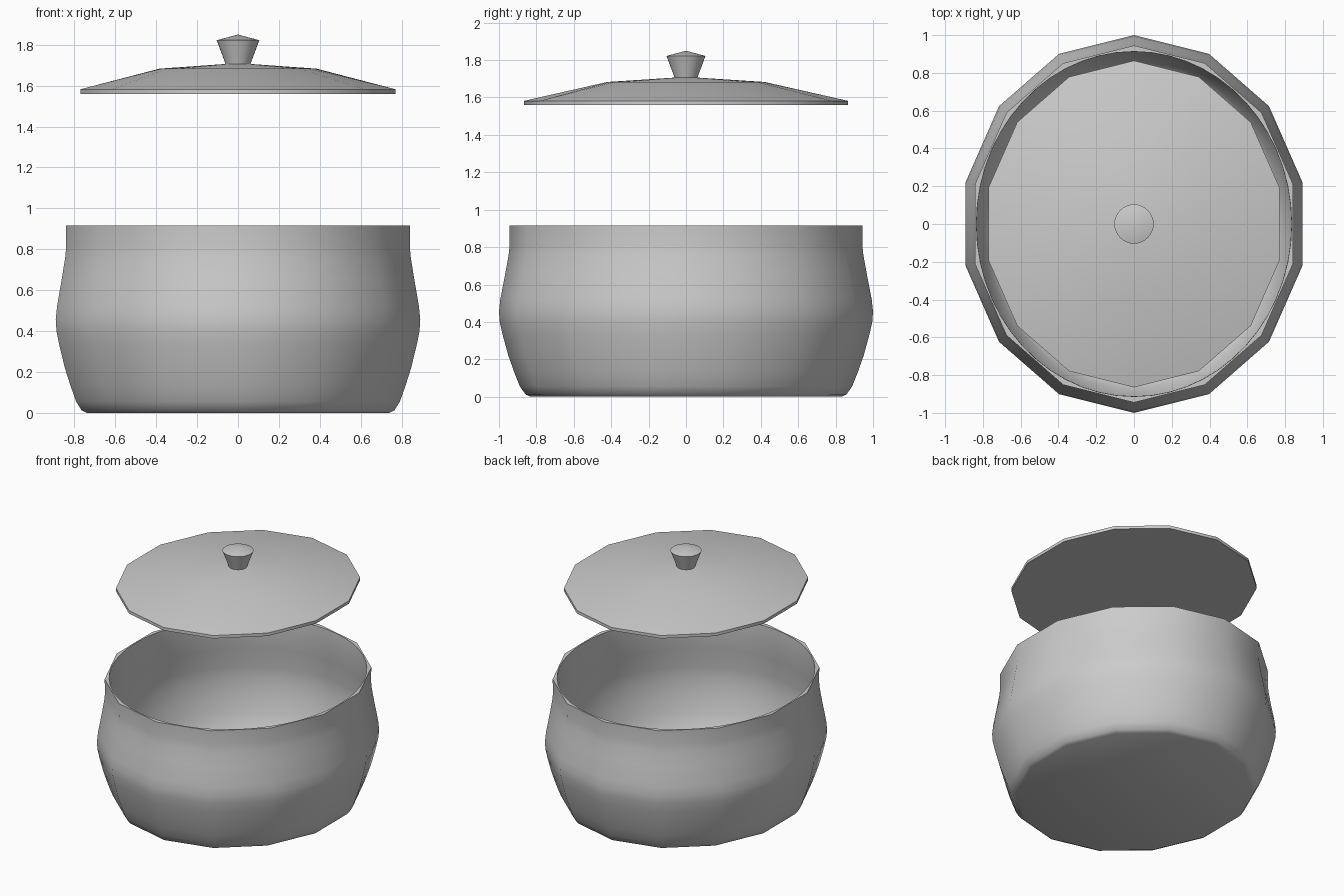
import bpy, bmesh, math

if "Cube" in bpy.data.objects:
    bpy.data.objects.remove(bpy.data.objects["Cube"])

OVAL = 0.914  # pot and lid are slightly narrower in x


def ring(bm, r, z, n, sx):
    return [bm.verts.new((sx * r * math.cos(math.pi / 2 + math.tau * i / n),
                          r * math.sin(math.pi / 2 + math.tau * i / n), z)) for i in range(n)]


def join(bm, a, b):
    """Connect two rings; the second may have a whole multiple of the first one's sides."""
    k, n = len(b) // len(a), len(a)
    for i in range(n):
        arc = [b[(i * k + j) % len(b)] for j in range(k + 1)]
        bm.faces.new([a[i], a[(i + 1) % n]] + arc[::-1])


def lathe(name, profile, sx, angle):
    """Revolve (radius, z, sides) points; both ends are capped, radius 0 makes a tip."""
    bm = bmesh.new()
    prev = None
    for r, z, n in profile:
        if r == 0:
            tip = bm.verts.new((0, 0, z))
            for i in range(len(prev)):
                bm.faces.new((prev[i], prev[(i + 1) % len(prev)], tip))
            break
        cur = ring(bm, r, z, n, sx)
        if prev:
            join(bm, prev, cur)
        else:
            bm.faces.new(cur[::-1])
        prev = cur
    else:
        bm.faces.new(prev)
    bmesh.ops.recalc_face_normals(bm, faces=bm.faces)
    mesh = bpy.data.meshes.new(name)
    bm.to_mesh(mesh)
    bm.free()
    obj = bpy.data.objects.new(name, mesh)
    bpy.context.collection.objects.link(obj)
    bpy.ops.object.select_all(action='DESELECT')
    obj.select_set(True)
    bpy.context.view_layer.objects.active = obj
    bpy.ops.object.shade_smooth_by_angle(angle=math.radians(angle))
    return obj


# Pot: fourteen-sided outside, rounder inside
outer = [(0.83, 0), (0.858, 0.012), (0.888, 0.055), (0.918, 0.13), (0.95, 0.22), (0.98, 0.33),
         (0.996, 0.40), (1.0, 0.455), (0.993, 0.52), (0.966, 0.66), (0.948, 0.76),
         (0.943, 0.81), (0.945, 0.915)]
inner = [(0.913, 0.915), (0.912, 0.81), (0.93, 0.68), (0.95, 0.53), (0.953, 0.455),
         (0.935, 0.33), (0.905, 0.22), (0.865, 0.11), (0.82, 0.055), (0.76, 0.04)]
lathe("pot", [(r, z, 14) for r, z in outer] + [(r, z, 56) for r, z in inner], OVAL, 40)

# Lid floating above the pot
lathe("lid", [(0.865, 1.56, 14), (0.865, 1.582, 14), (0.42, 1.683, 28),
              (0.05, 1.707, 28), (0, 1.708, 1)], OVAL, 35)

# Knob: flared with a shallow cone on top
lathe("knob", [(0.06, 1.70, 32), (0.07, 1.73, 32), (0.104, 1.822, 32), (0, 1.85, 1)], 1.0, 35)
